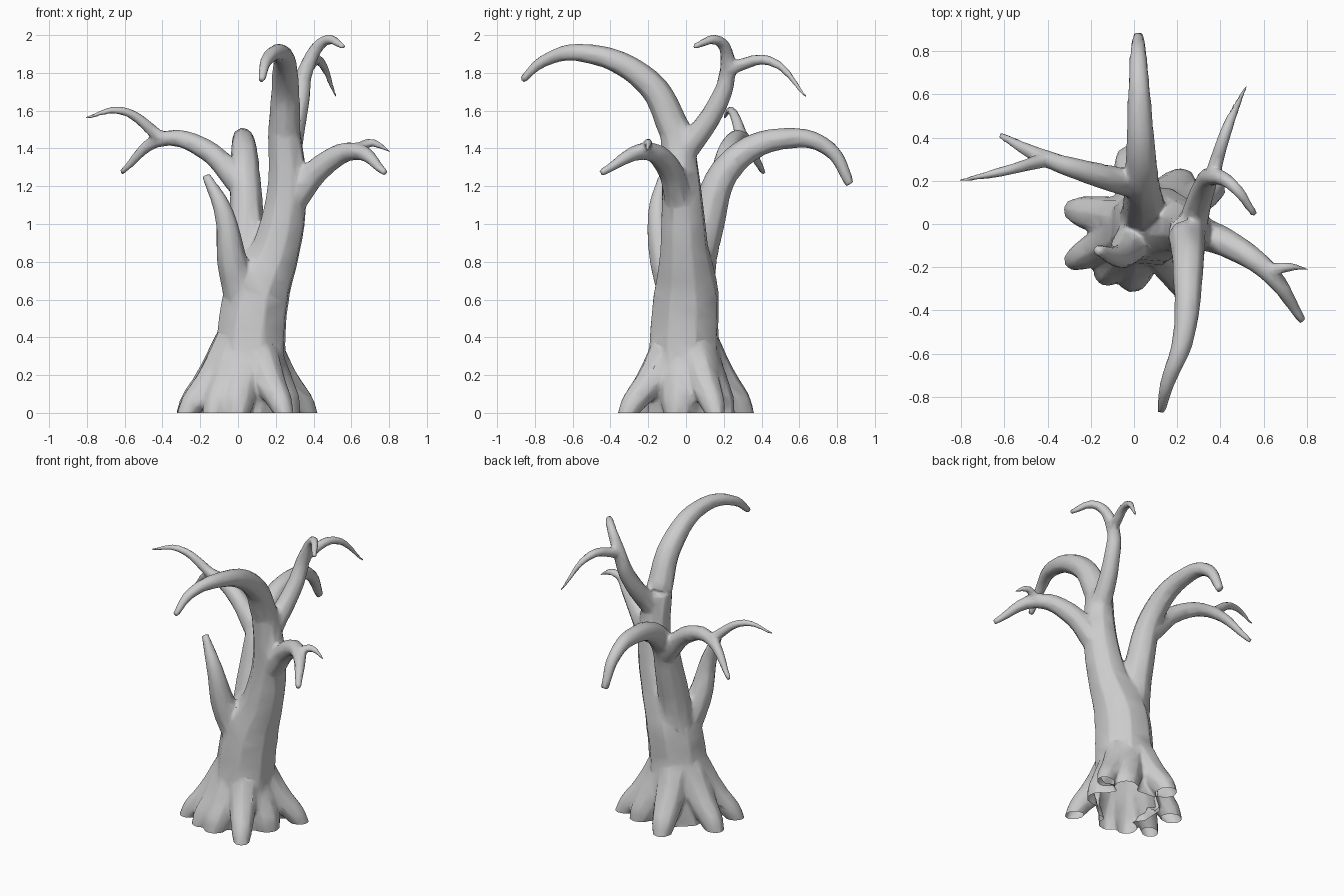
import bpy, bmesh
from math import sin, cos, radians
from mathutils import Vector

if "Cube" in bpy.data.objects:
    bpy.data.objects.remove(bpy.data.objects["Cube"])

curve = bpy.data.curves.new("limb_paths", 'CURVE')
curve.dimensions = '3D'
curve.bevel_depth = 1.03
curve.bevel_resolution = 2
curve.resolution_u = 6
curve.use_fill_caps = True


def tube(points, radii):
    """Smooth tapered tube through the points."""
    s = curve.splines.new('BEZIER')
    s.bezier_points.add(len(points) - 1)
    for bp, p, r in zip(s.bezier_points, points, radii):
        bp.co = p
        bp.radius = r
        bp.handle_left_type = bp.handle_right_type = 'AUTO'


def limb(start_radius, *points):
    """Branch that stays stout, then tapers to a blunt tip."""
    pts = [Vector(p) for p in points]
    run = [0]
    for a, b in zip(pts, pts[1:]):
        run.append(run[-1] + (b - a).length)
    tube(pts, [start_radius * (1 - .76 * (d / run[-1]) ** 1.3) for d in run])
    return pts


def root(angle, reach):
    """Root flaring out of the trunk foot; short roots are stouter."""
    r = .13 - .2 * reach
    c, s = cos(radians(angle)), sin(radians(angle))
    profile = ((.22, .36, r * .3 + .09), (.58, .16, r + .03), (.85, .05, r + .012), (1, -.04, r * .8))
    tube([(.05 + c * f * reach, s * f * reach, z) for f, z, _ in profile], [p[2] for p in profile])


# Trunk, running on into the right stem
fork_point = (.245, -.05, 1.48)
tube([(.05, 0, -.1), (.07, -.01, .4), (.1, 0, .62), (.205, -.01, .88), (.26, -.025, 1.2), fork_point],
     (.21, .186, .178, .128, .105, .088))

# Long front bough
limb(.085, fork_point, (.25, -.2, 1.75), (.225, -.54, 1.905), (.15, -.75, 1.865), (.125, -.87, 1.76))
# Left stem and back bough
limb(.11, (.04, .02, .55), (.045, .1, .97), (.035, .25, 1.33), (.025, .56, 1.455),
     (.02, .76, 1.395), (.02, .87, 1.21))
# Left branch and its fork
b = limb(.068, (.02, .18, 1.2), (-.18, .23, 1.4), (-.4, .3, 1.45), (-.62, .41, 1.27))
limb(.036, b[2], (-.62, .24, 1.6), (-.81, .2, 1.56))
# Short front left branch
limb(.1, (.04, -.02, .55), (-.03, -.11, .8), (-.075, -.15, 1.06), (-.17, -.12, 1.26))
# Right branch and its twig
b = limb(.08, (.27, -.03, 1.1), (.45, -.1, 1.31), (.62, -.22, 1.385), (.78, -.45, 1.27))
limb(.032, b[2], (.7, -.2, 1.43), (.81, -.21, 1.38))
# Upper back right branch and its twig
b = limb(.07, (.26, -.04, 1.34), (.325, .17, 1.64), (.36, .22, 1.82), (.46, .175, 1.97), (.56, .04, 1.94))
limb(.036, b[2], (.43, .44, 1.865), (.52, .64, 1.67))

# Roots around the foot
for angle, reach in ((-58, .39), (-103, .27), (-128, .3), (-153, .385), (169, .345),
                     (104, .33), (48, .27), (26, .38), (-11, .22)):
    root(angle, reach)

paths = bpy.data.objects.new("limb_paths", curve)
bpy.context.collection.objects.link(paths)


def evaluated_mesh(ob):
    dg = bpy.context.evaluated_depsgraph_get()
    dg.update()
    return bpy.data.meshes.new_from_object(ob.evaluated_get(dg))


mesh = evaluated_mesh(paths)
bpy.data.objects.remove(paths)
bm = bmesh.new()
bm.from_mesh(mesh)
bmesh.ops.remove_doubles(bm, verts=bm.verts, dist=1e-5)
bm.to_mesh(mesh)
bm.free()

# Fuse into one skin, soften the joints, simplify
tree = bpy.data.objects.new("bare_tree", mesh)
bpy.context.collection.objects.link(tree)
m = tree.modifiers.new("fuse", 'REMESH')
m.mode = 'VOXEL'
m.voxel_size = .01
m = tree.modifiers.new("soften", 'SMOOTH')
m.factor = .5
m.iterations = 10
m = tree.modifiers.new("simplify", 'DECIMATE')
m.ratio = .05
final = evaluated_mesh(tree)
tree.modifiers.clear()

# Cut the roots off at the ground, leaving the base open
bm = bmesh.new()
bm.from_mesh(final)
bmesh.ops.bisect_plane(bm, geom=bm.verts[:] + bm.edges[:] + bm.faces[:],
                       plane_co=(0, 0, 0), plane_no=(0, 0, 1), clear_inner=True)
for f in bm.faces:
    f.smooth = True
bm.to_mesh(final)
bm.free()
tree.data = final
